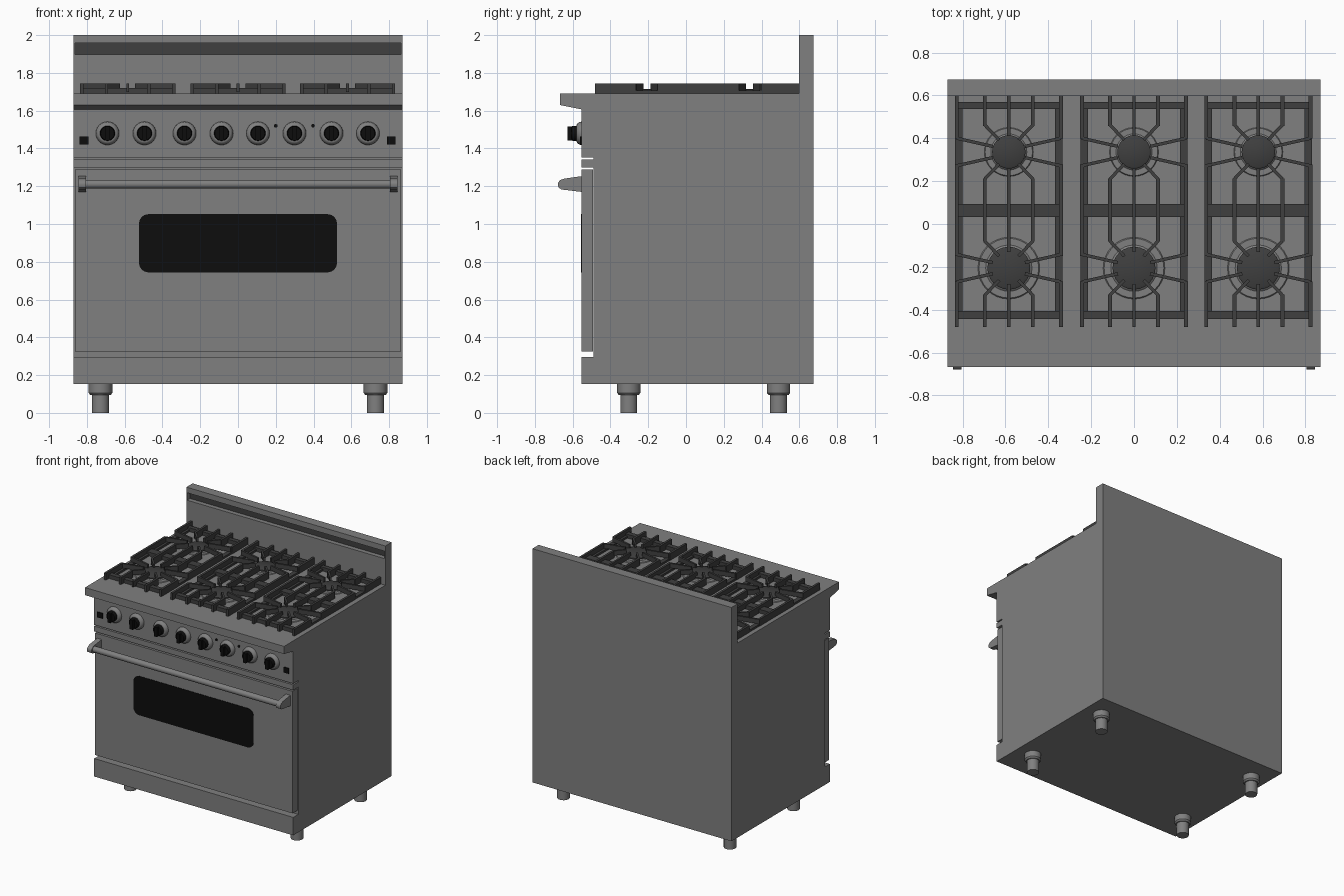
import bpy, bmesh, math
from mathutils import Matrix, Vector

if "Cube" in bpy.data.objects:
    bpy.data.objects.remove(bpy.data.objects["Cube"])


def mat(name, v):
    m = bpy.data.materials.new(name)
    m.diffuse_color = (v, v, v, 1)
    m.use_nodes = True
    m.node_tree.nodes["Principled BSDF"].inputs["Base Color"].default_value = m.diffuse_color
    return m


STEEL = mat("steel grey", 0.215)
IRON = mat("cast iron", 0.05)
BLACK = mat("gloss black", 0.004)


def finish(name, bm, material, smooth=False):
    bmesh.ops.recalc_face_normals(bm, faces=bm.faces)
    me = bpy.data.meshes.new(name)
    bm.to_mesh(me)
    bm.free()
    me.materials.append(material)
    ob = bpy.data.objects.new(name, me)
    bpy.context.collection.objects.link(ob)
    if smooth:
        bpy.ops.object.select_all(action='DESELECT')
        ob.select_set(True)
        bpy.context.view_layer.objects.active = ob
        bpy.ops.object.shade_smooth_by_angle(angle=math.radians(35))
    return ob


def add_box(bm, x0, x1, y0, y1, z0, z1):
    m = Matrix.Translation(((x0 + x1) / 2, (y0 + y1) / 2, (z0 + z1) / 2))
    m = m @ Matrix.Diagonal((x1 - x0, y1 - y0, z1 - z0, 1))
    bmesh.ops.create_cube(bm, size=1, matrix=m)


def box(name, material, *dims):
    bm = bmesh.new()
    add_box(bm, *dims)
    return finish(name, bm, material)


def add_bar(bm, a, b, z0, z1, w=0.018):
    """Upright flat bar running between two plan points."""
    a, b = Vector(a), Vector(b)
    d = b - a
    c = (a + b) / 2
    m = Matrix.Translation((c.x, c.y, (z0 + z1) / 2))
    m = m @ Matrix.Rotation(math.atan2(d.y, d.x), 4, 'Z')
    m = m @ Matrix.Diagonal((d.length, w, z1 - z0, 1))
    bmesh.ops.create_cube(bm, size=1, matrix=m)


def extrude(name, pts, x0, x1, material, smooth=False):
    """Side profile of (y, z) points pushed along x."""
    bm = bmesh.new()
    f = bm.faces.new([bm.verts.new((x0, y, z)) for y, z in pts])
    r = bmesh.ops.extrude_face_region(bm, geom=[f])
    vs = [v for v in r['geom'] if isinstance(v, bmesh.types.BMVert)]
    bmesh.ops.translate(bm, verts=vs, vec=(x1 - x0, 0, 0))
    return finish(name, bm, material, smooth)


def lathe(name, pts, loc, material, axis='Z', n=24):
    """Turned part from (radius, height) points; axis is Z up, -Y or X."""
    rot = {'Z': Matrix(), '-Y': Matrix.Rotation(math.pi / 2, 4, 'X'),
           'X': Matrix.Rotation(math.pi / 2, 4, 'Y')}[axis]
    bm = bmesh.new()
    rings = [[bm.verts.new((r * math.cos(2 * math.pi * i / n), r * math.sin(2 * math.pi * i / n), h))
              for i in range(n)] for r, h in pts]
    for a, b in zip(rings, rings[1:]):
        for i in range(n):
            bm.faces.new((a[i], a[(i + 1) % n], b[(i + 1) % n], b[i]))
    bm.faces.new(rings[0])
    bm.faces.new(rings[-1])
    bm.transform(Matrix.Translation(loc) @ rot)
    return finish(name, bm, material, True)


W, FRONT = 0.87, -0.553

# Cabinet: kick panel, door opening, trim strip, control panel and overhanging lip
extrude("cabinet", [(FRONT, 0.153), (FRONT, 0.295), (-0.49, 0.295), (-0.49, 1.30),
                    (FRONT, 1.30), (FRONT, 1.342), (-0.49, 1.342), (-0.49, 1.352),
                    (FRONT, 1.352), (FRONT, 1.607), (-0.668, 1.63), (-0.668, 1.69),
                    (0.675, 1.69), (0.675, 0.153)], -W, W, STEEL)

# Back guard with a recessed dark vent slot
extrude("back_guard", [(0.598, 1.69), (0.598, 1.898), (0.64, 1.898), (0.64, 1.957),
                       (0.598, 1.957), (0.598, 2.0), (0.675, 2.0), (0.675, 1.69)], -W, W, STEEL)
box("vent_slot", IRON, -0.866, 0.866, 0.634, 0.642, 1.898, 1.957)
for s in (-1, 1):
    box("vent_end", STEEL, *sorted((s * W, s * 0.864)), 0.598, 0.642, 1.898, 1.957)

# Oven door
box("oven_door", STEEL, -0.863, 0.863, FRONT, -0.492, 0.325, 1.289)

# Rounded door window plate
bm = bmesh.new()
verts = []
for cx, cz, a0 in ((1, 1, 0), (-1, 1, 90), (-1, -1, 180), (1, -1, 270)):
    for k in range(7):
        a = math.radians(a0 + 15 * k)
        verts.append(bm.verts.new((cx * 0.474 + 0.05 * math.cos(a), FRONT - 0.004,
                                   0.898 + cz * 0.104 + 0.05 * math.sin(a))))
face = bm.faces.new(verts)
ext = bmesh.ops.extrude_face_region(bm, geom=[face])
bmesh.ops.translate(bm, verts=[v for v in ext['geom'] if isinstance(v, bmesh.types.BMVert)],
                    vec=(0, 0.006, 0))
finish("door_window", bm, BLACK)

# Door handle: round bar and two tapered brackets
lathe("handle_bar", [(0.023, -0.82), (0.023, 0.82)], (0, -0.644, 1.211), STEEL, 'X')
for s in (-1, 1):
    x0, x1 = sorted((s * 0.805, s * 0.845))
    extrude("handle_bracket", [(FRONT, 1.17), (FRONT, 1.253), (-0.645, 1.24), (-0.665, 1.233),
                               (-0.677, 1.22), (-0.679, 1.208), (-0.675, 1.193),
                               (-0.66, 1.183), (-0.645, 1.181)], x0, x1, STEEL, True)

# Control knobs
for x in (-0.691, -0.495, -0.283, -0.087, 0.106, 0.299, 0.495, 0.688):
    lathe("knob_bezel", [(0.062, 0), (0.06, 0.012), (0.05, 0.024), (0.044, 0.026)],
          (x, FRONT, 1.48), STEEL, '-Y')
    lathe("knob", [(0.04, 0.02), (0.04, 0.046), (0.036, 0.052)], (x, FRONT, 1.48), BLACK, '-Y')
    box("knob_grip", BLACK, x - 0.013, x + 0.013, -0.627, -0.6, 1.443, 1.517)

# Switches and indicator lamps
for x in (-0.815, 0.812):
    box("switch", BLACK, x - 0.023, x + 0.023, FRONT - 0.008, FRONT + 0.002, 1.422, 1.464)
for x in (0.2, 0.397):
    lathe("indicator_lamp", [(0.01, 0), (0.01, 0.005)], (x, FRONT, 1.52), BLACK, '-Y', 10)

# Feet
for x in (-0.728, 0.728):
    for y in (-0.303, 0.49):
        lathe("foot", [(0.046, 0), (0.046, 0.094), (0.054, 0.094), (0.063, 0.106), (0.063, 0.155)],
              (x, y, 0), STEEL, n=14)

# Burners and grates: three columns, each with a back and a front burner
TOP, HIGH, LOW = 1.689, 1.744, 1.706
BURNERS = ((0.336, 0.078, 0.115), (-0.206, 0.1, 0.145))
for gx in (-0.584, 0, 0.58):
    for y, r, ring in BURNERS:
        lathe("burner_base", [(ring, 0), (ring * 0.96, 0.006), (r * 1.08, 0.006), (r * 0.98, 0.014)],
              (gx, y, TOP), STEEL, n=32)
        lathe("burner_cap", [(r, 0.012), (r, 0.022), (r * 0.9, 0.027)], (gx, y, TOP), IRON, n=24)

    bm = bmesh.new()
    # low frame and crossbars
    for y0, y1 in ((0.537, 0.57), (0.033, 0.093), (-0.444, -0.406)):
        add_box(bm, gx - 0.243, gx + 0.243, y0, y1, TOP, 1.72)
    for s in (-1, 1):
        add_box(bm, *sorted((gx + s * 0.215, gx + s * 0.25)), -0.444, 0.57, TOP, LOW)
        # tall side rails, open beside each burner
        for y0, y1 in ((-0.481, -0.268), (-0.15, 0.278), (0.4, 0.603)):
            add_bar(bm, (gx + s * 0.243, y0), (gx + s * 0.243, y1), TOP, HIGH)
        for y, r, ring in BURNERS:
            for t in (-1, 1):
                # fingers from the side rail
                add_bar(bm, (gx + s * 0.243, y + t * 0.064), (gx + s * 0.075, y + t * 0.026),
                        1.708, HIGH, 0.015)
                # bent fingers from the long bars
                add_bar(bm, (gx + s * 0.112, y + t * 0.126), (gx + s * 0.045, y + t * 0.056),
                        1.708, HIGH, 0.015)
        # long bars
        for y0, y1 in ((-0.481, -0.33), (-0.082, 0.212), (0.458, 0.603)):
            add_bar(bm, (gx + s * 0.112, y0), (gx + s * 0.112, y1), TOP, HIGH)
    # middle fingers
    for y0, y1 in ((-0.481, -0.28), (-0.13, 0.26), (0.41, 0.603)):
        add_bar(bm, (gx, y0), (gx, y1), 1.7, HIGH, 0.015)
    finish("grate", bm, IRON)
